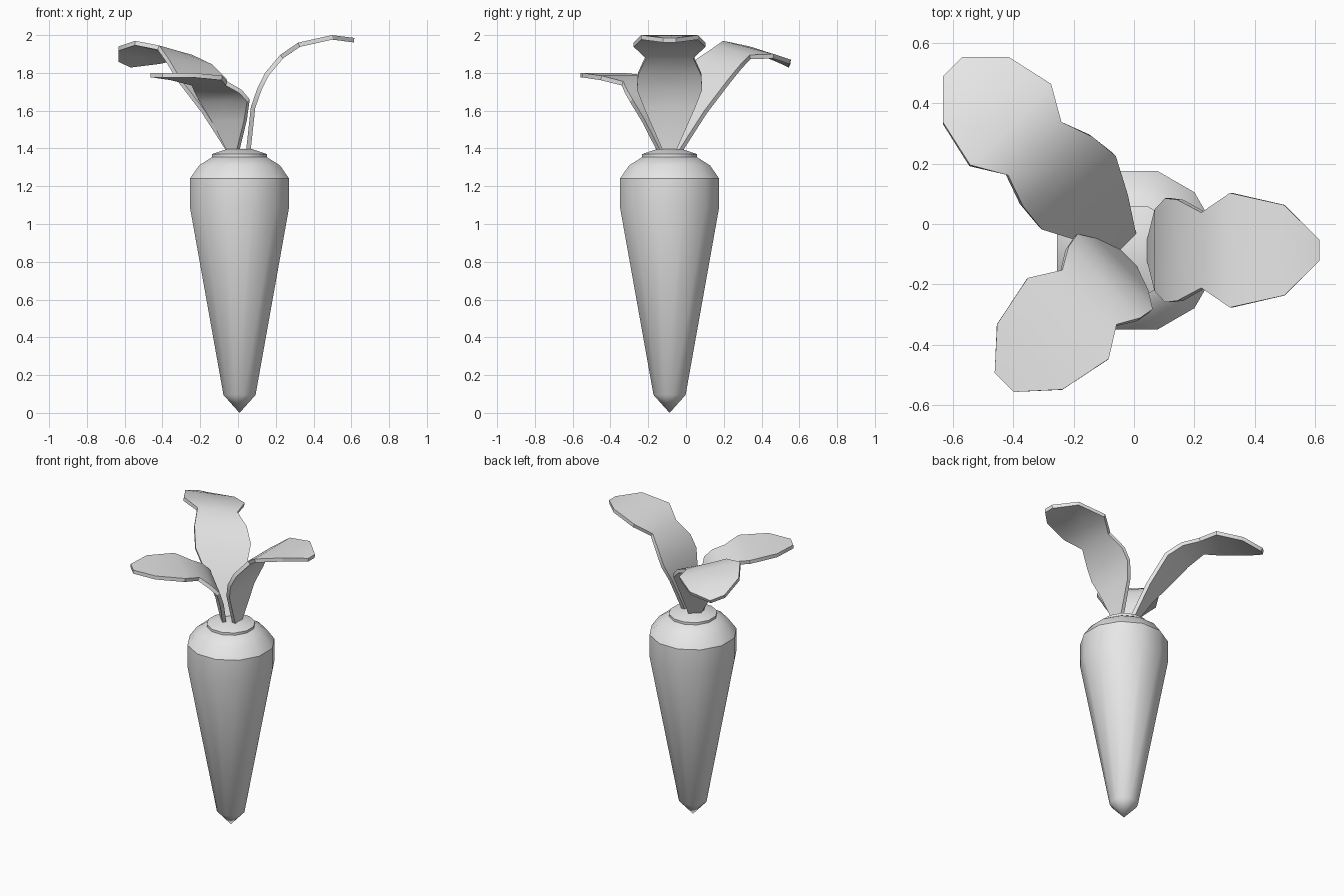
import bpy, math
from mathutils import Vector

cube = bpy.data.objects.get("Cube")
if cube:
    bpy.data.objects.remove(cube, do_unlink=True)

AXIS = Vector((0.008, -0.087, 0))
SIDES = 12

grey = bpy.data.materials.new("light_grey")
grey.use_nodes = True
grey.diffuse_color = (0.8, 0.8, 0.8, 1)
grey.node_tree.nodes["Principled BSDF"].inputs["Base Color"].default_value = (0.8, 0.8, 0.8, 1)


def add_mesh(name, verts, faces, thickness=0):
    mesh = bpy.data.meshes.new(name)
    mesh.from_pydata(verts, [], faces)
    mesh.materials.append(grey)
    obj = bpy.data.objects.new(name, mesh)
    bpy.context.collection.objects.link(obj)
    bpy.ops.object.select_all(action="DESELECT")
    obj.select_set(True)
    bpy.context.view_layer.objects.active = obj
    if thickness:
        mod = obj.modifiers.new("thickness", "SOLIDIFY")
        mod.thickness = thickness
        mod.offset = -1
        bpy.ops.object.modifier_apply(modifier=mod.name)
    bpy.ops.object.shade_smooth_by_angle(angle=math.radians(33))
    return obj


def lathe(name, profile, pointed):
    """Turn (radius, z) rings about the root axis, closing both ends."""
    verts, faces = [], []
    for r, z in profile:
        for i in range(SIDES):
            a = math.tau * (i + 0.5) / SIDES
            verts.append(AXIS + Vector((r * math.cos(a), r * math.sin(a), z)))
    for k in range(len(profile) - 1):
        for i in range(SIDES):
            j = (i + 1) % SIDES
            a, b = k * SIDES, (k + 1) * SIDES
            faces.append((a + i, a + j, b + j, b + i))
    top = (len(profile) - 1) * SIDES
    faces.append(tuple(range(top, top + SIDES)))
    if pointed:
        verts.append(AXIS.copy())
        faces += [((i + 1) % SIDES, i, len(verts) - 1) for i in range(SIDES)]
    else:
        faces.append(tuple(reversed(range(SIDES))))
    return add_mesh(name, verts, faces)


def leaf(name, degrees, stations):
    """Bent blade from (distance, height, width, roll) stations."""
    a = math.radians(degrees)
    out = Vector((math.cos(a), math.sin(a), 0))
    side = Vector((-math.sin(a), math.cos(a), 0))
    verts = []
    for d, z, w, roll in stations:
        mid = AXIS + out * d + Vector((0, 0, z))
        for s in (-1, 0, 1):
            verts.append(mid + side * (s * w / 2) + Vector((0, 0, s * roll)))
    faces = []
    for k in range(len(stations) - 1):
        for c in (0, 1):
            p = 3 * k + c
            faces.append((p, p + 3, p + 4, p + 1))
    return add_mesh(name, verts, faces, 0.024)


# Tapered root and the small crown on its shoulder
lathe("root", [(0.088, 0.095), (0.272, 1.09), (0.272, 1.24),
               (0.222, 1.31), (0.145, 1.357)], True)
lathe("crown", [(0.150, 1.350), (0.150, 1.370), (0.065, 1.398)], False)

# Three leaves sprouting from the crown
leaf("left_leaf", 0, [
    (0.035, 1.39, 0.07, 0), (0.060, 1.62, 0.27, 0), (0.095, 1.72, 0.345, 0),
    (0.135, 1.80, 0.335, 0), (0.215, 1.895, 0.25, 0), (0.31, 1.96, 0.38, 0),
    (0.49, 2.0, 0.30, 0), (0.608, 1.985, 0.07, 0)])
leaf("back_leaf", 135, [
    (0.035, 1.39, 0.07, 0), (0.15, 1.60, 0.22, 0), (0.27, 1.77, 0.346, 0),
    (0.368, 1.86, 0.326, 0.015), (0.477, 1.92, 0.25, 0.025),
    (0.59, 1.935, 0.38, 0.035), (0.754, 1.905, 0.307, 0.035),
    (0.862, 1.865, 0.09, 0.015)])
leaf("front_leaf", 225, [
    (0.035, 1.39, 0.07, 0), (0.065, 1.55, 0.24, 0), (0.10, 1.66, 0.353, 0),
    (0.15, 1.71, 0.335, 0), (0.22, 1.755, 0.255, 0), (0.32, 1.785, 0.38, 0),
    (0.50, 1.80, 0.307, 0), (0.62, 1.80, 0.09, 0)])
